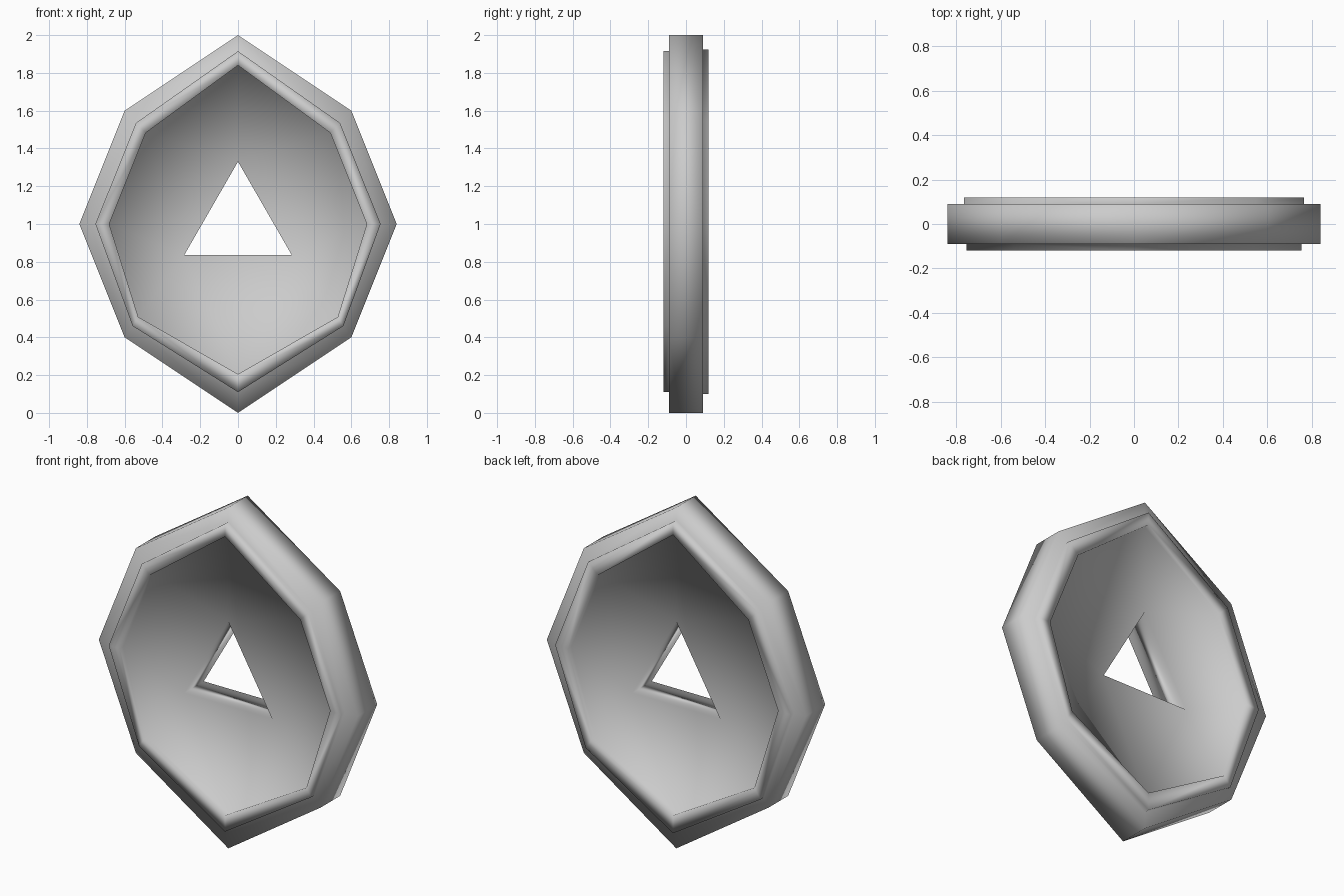
import bpy, bmesh

if "Cube" in bpy.data.objects:
    bpy.data.objects.remove(bpy.data.objects["Cube"])

FACE = 0.09   # half thickness of the slab
RIM = 0.12    # half thickness at the raised rim

bm = bmesh.new()


def outline(top, upper, side, lower, bottom, y):
    """Eight-sided ring mirrored across x = 0."""
    right = [upper, (side, 1.0), lower]
    pts = [(0, top)] + right + [(0, bottom)] + [(-x, z) for x, z in reversed(right)]
    return [bm.verts.new((x, y, z)) for x, z in pts]


def copy_ring(ring, y):
    return [bm.verts.new((v.co.x, y, v.co.z)) for v in ring]


def join(a, b):
    n = len(a)
    for i in range(n):
        j = (i + 1) % n
        bm.faces.new((a[i], a[j], b[j], b[i]))


def build_side(s, grow):
    """One face: border ledge, raised rim, recessed panel with triangular hole."""
    edge = outline(2.0, (0.6, 1.6), 0.84, (0.6, 0.4), 0.0, s * FACE)
    step = outline(1.915 + grow, (0.54 + grow, 1.535 + grow), 0.755 + grow,
                   (0.558 + grow, 0.46 - grow), 0.11 - grow, s * FACE)
    rim_out = copy_ring(step, s * RIM)
    rim_in = outline(1.84 + grow, (0.488, 1.483), 0.682, (0.528, 0.508), 0.205, s * RIM)
    panel = copy_ring(rim_in, s * FACE)
    rings = [edge, step, rim_out, rim_in, panel]
    for a, b in zip(rings, rings[1:]):
        join(a, b)
    hole = [bm.verts.new((x, s * FACE, z))
            for x, z in ((0, 1.33), (0.285, 0.835), (-0.285, 0.835))]
    edges = [bm.edges.new((hole[i], hole[(i + 1) % 3])) for i in range(3)]
    edges += [bm.edges.get((panel[i], panel[(i + 1) % 8])) for i in range(8)]
    bmesh.ops.triangle_fill(bm, edges=edges, use_beauty=True, normal=(0, s, 0))
    # drop any face that fills the hole itself
    plug = [f for f in bm.faces if all(v in hole for v in f.verts)]
    bmesh.ops.delete(bm, geom=plug, context='FACES_ONLY')
    return edge, hole


# Front and back halves, joined by the outer wall and the hole wall
front_edge, front_hole = build_side(-1, 0.0)
back_edge, back_hole = build_side(1, 0.01)
join(front_edge, back_edge)
join(front_hole, back_hole)
bmesh.ops.recalc_face_normals(bm, faces=bm.faces[:])

# Fully smooth shaded medallion
mesh = bpy.data.meshes.new("medallion")
bm.to_mesh(mesh)
bm.free()
for p in mesh.polygons:
    p.use_smooth = True
medallion = bpy.data.objects.new("medallion", mesh)
bpy.context.collection.objects.link(medallion)
